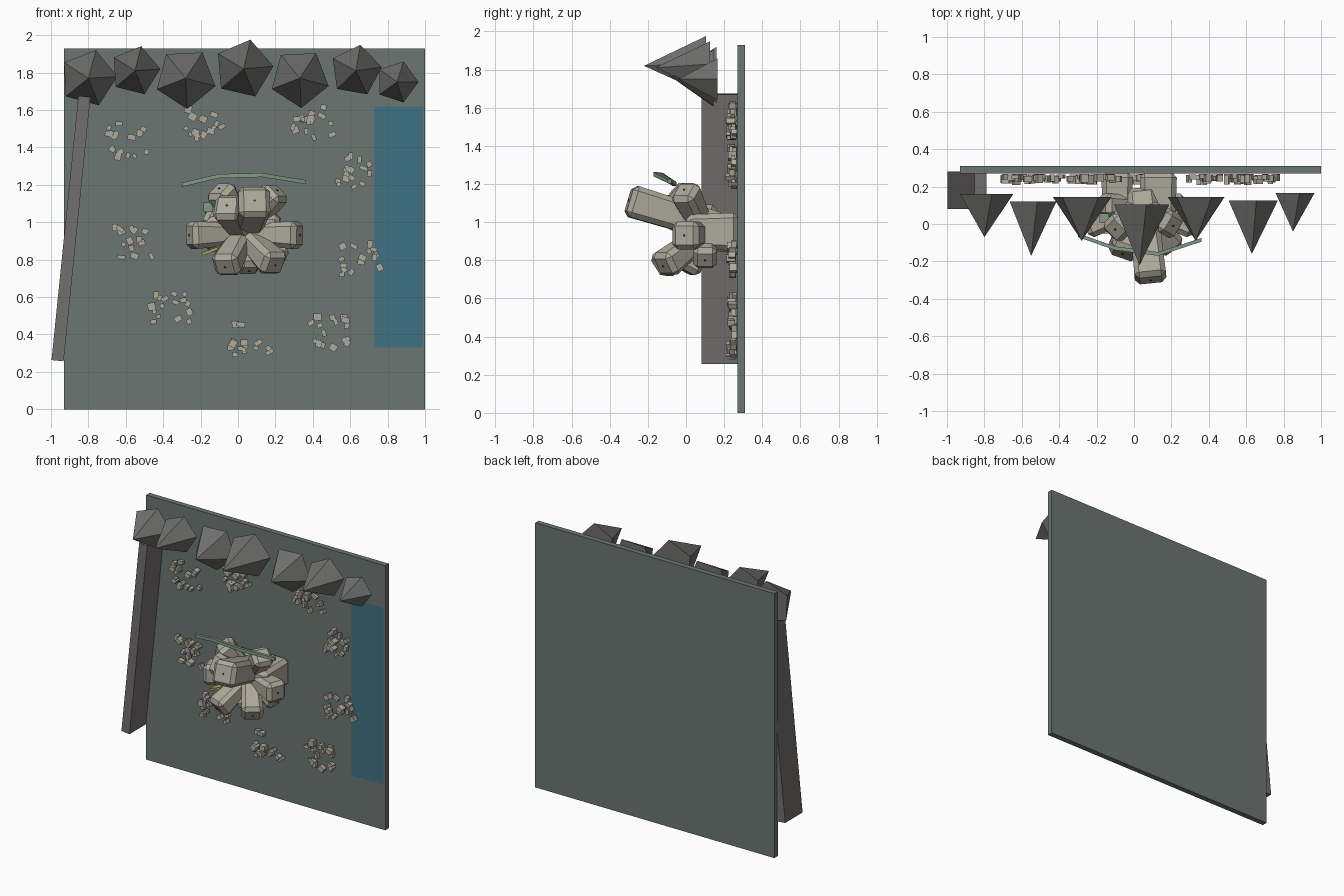
import bpy, bmesh, math, random
from mathutils import Vector, Matrix

if "Cube" in bpy.data.objects:
    bpy.data.objects.remove(bpy.data.objects["Cube"])

random.seed(7)


def material(name, color):
    m = bpy.data.materials.new(name)
    m.diffuse_color = (*color, 1)
    m.use_nodes = True
    m.node_tree.nodes["Principled BSDF"].inputs["Base Color"].default_value = m.diffuse_color
    return m


SLATE = material("slate", (0.15, 0.18, 0.17))
ROCK = material("dark_rock", (0.16, 0.16, 0.155))
POST = material("post_stone", (0.17, 0.16, 0.155))
STONE = material("pale_stone", (0.42, 0.40, 0.33))
WATER = material("water", (0.05, 0.17, 0.23))
MOSS = material("moss", (0.22, 0.33, 0.24))
DARK = material("dark_dot", (0.05, 0.045, 0.04))
OCHRE = material("ochre", (0.5, 0.36, 0.14))


def finish(bm, name, mat):
    me = bpy.data.meshes.new(name)
    bm.to_mesh(me)
    bm.free()
    me.materials.append(mat)
    ob = bpy.data.objects.new(name, me)
    bpy.context.collection.objects.link(ob)
    return ob


def add_box(bm, loc, size, rot=Matrix()):
    m = Matrix.Translation(loc) @ rot @ Matrix.Diagonal((*size, 1))
    return bmesh.ops.create_cube(bm, size=1, matrix=m)["verts"]


def box(name, loc, size, mat, rot=Matrix()):
    bm = bmesh.new()
    add_box(bm, loc, size, rot)
    return finish(bm, name, mat)


def cone(name, loc, r1, r2, depth, sides, rot, mat):
    bm = bmesh.new()
    bmesh.ops.create_cone(bm, cap_ends=True, segments=sides, radius1=r1, radius2=r2,
                          depth=depth, matrix=Matrix.Translation(loc) @ rot)
    return finish(bm, name, mat)


# back wall, leaning post and water panel
box("back_wall", (0.035, 0.29, 0.965), (1.93, 0.04, 1.93), SLATE)
box("leaning_post", (-0.893, 0.18, 0.966), (0.065, 0.2, 1.42), POST,
    Matrix.Rotation(math.radians(5.8), 4, 'Y'))
bm = bmesh.new()
bm.faces.new([bm.verts.new((x, 0.266, z)) for x, z in
              ((0.73, 0.33), (0.99, 0.33), (0.99, 1.62), (0.73, 1.62))])
finish(bm, "water_panel", WATER)

# row of five-sided spikes: x, z, radius, angle of first corner, base y, tip y
spikes = [(-0.80, 1.77, 0.155, 75, 0.16, -0.07), (-0.55, 1.81, 0.135, 76, 0.12, -0.17),
          (-0.28, 1.77, 0.165, 57, 0.145, -0.09), (0.03, 1.82, 0.16, 77, 0.105, -0.22),
          (0.33, 1.77, 0.16, 57, 0.145, -0.09), (0.63, 1.81, 0.14, 80, 0.125, -0.16),
          (0.85, 1.75, 0.115, 72, 0.165, -0.04)]
for i, (x, z, r, a, yb, yt) in enumerate(spikes):
    bm = bmesh.new()
    tip = bm.verts.new((x, yt, z))
    ring = []
    for k in range(5):
        t = math.radians(a + 72 * k)
        ring.append(bm.verts.new((x + r * math.cos(t), yb, z + r * math.sin(t))))
    bm.faces.new(ring)
    for k in range(5):
        bm.faces.new((ring[k], tip, ring[(k + 1) % 5]))
    bmesh.ops.recalc_face_normals(bm, faces=bm.faces)
    finish(bm, f"spike_{i + 1}", ROCK)

# clusters of rubble on the wall
clusters = [(-0.59, 1.44), (-0.19, 1.53), (0.40, 1.54), (0.62, 1.28), (0.66, 0.81),
            (0.49, 0.42), (0.07, 0.37), (-0.36, 0.54), (-0.55, 0.90)]
for i, (cx, cz) in enumerate(clusters):
    bm = bmesh.new()
    for _ in range(16):
        x = cx + random.uniform(-0.11, 0.11)
        z = cz + random.uniform(-0.09, 0.09)
        d = random.uniform(0.02, 0.05)
        add_box(bm, (x, 0.268 - d / 2 - random.uniform(0, 0.012), z),
                (random.uniform(0.02, 0.045), d, random.uniform(0.02, 0.04)),
                Matrix.Rotation(random.uniform(-0.6, 0.6), 4, 'Y'))
    finish(bm, f"rubble_{i + 1}", STONE)


# chamfered blocks radiating from the centre, each with a small dot on its end
def block(name, start, end, w, h, taper=0.75):
    start, end = Vector(start), Vector(end)
    d = end - start
    q = d.to_track_quat('Z', 'Y').to_matrix().to_4x4()
    bm = bmesh.new()
    for v in add_box(bm, (0, 0, d.length / 2), (w, h, d.length)):
        if v.co.z < 0.01:
            v.co.x *= taper
            v.co.y *= taper
    bmesh.ops.bevel(bm, geom=bm.edges[:], offset=0.026, segments=1, affect='EDGES')
    bm.transform(Matrix.Translation(start) @ q)
    finish(bm, name, STONE)
    cone(name + "_dot", end, 0.006, 0.006, 0.008, 8, q, DARK)


core = (0.03, 0.10, 0.94)
ends = [((0.33, -0.01, 0.93), 0.15, 0.15), ((-0.26, -0.01, 0.93), 0.15, 0.15),
        ((-0.07, -0.14, 0.76), 0.15, 0.14), ((0.20, -0.12, 0.77), 0.15, 0.14),
        ((-0.10, -0.03, 1.18), 0.14, 0.14), ((0.21, -0.01, 1.17), 0.14, 0.14),
        ((-0.06, -0.16, 1.09), 0.16, 0.15), ((0.25, 0.10, 0.80), 0.13, 0.13),
        ((-0.17, 0.10, 1.05), 0.13, 0.13), ((0.06, 0.0, 0.74), 0.13, 0.13)]
for i, (e, w, h) in enumerate(ends):
    block(f"block_{i + 1}", core, e, w, h)
block("front_block", (0.04, 0.18, 0.97), (0.09, -0.30, 1.115), 0.17, 0.17, 0.9)

# stem blocks joining the cluster to the wall
for name, x, w, z in (("stem_left", -0.09, 0.17, 0.94), ("stem_right", 0.13, 0.2, 0.95)):
    block(name, (x, 0.0, z), (x, 0.275, z), w, 0.2, 0.9)

# ochre sliver and moss tuft tucked between the blocks
box("ochre_sliver", (-0.15, -0.02, 0.845), (0.09, 0.06, 0.015), OCHRE,
    Matrix.Rotation(-0.35, 4, 'Y'))
box("moss_tuft", (-0.16, 0.03, 1.08), (0.05, 0.05, 0.05), MOSS)

# bent strip over the cluster
pts = [(-0.30, -0.06, 1.20), (-0.10, -0.13, 1.247), (0.13, -0.16, 1.252), (0.36, -0.085, 1.215)]
bm = bmesh.new()
rings = [[bm.verts.new((x, y + dy, z + dz)) for dy, dz in
          ((-0.01, -0.011), (0.01, -0.011), (0.01, 0.011), (-0.01, 0.011))] for x, y, z in pts]
for a, b in zip(rings, rings[1:]):
    for k in range(4):
        bm.faces.new((a[k], a[(k + 1) % 4], b[(k + 1) % 4], b[k]))
bm.faces.new(rings[0])
bm.faces.new(rings[-1])
bmesh.ops.recalc_face_normals(bm, faces=bm.faces)
finish(bm, "moss_strip", MOSS)
